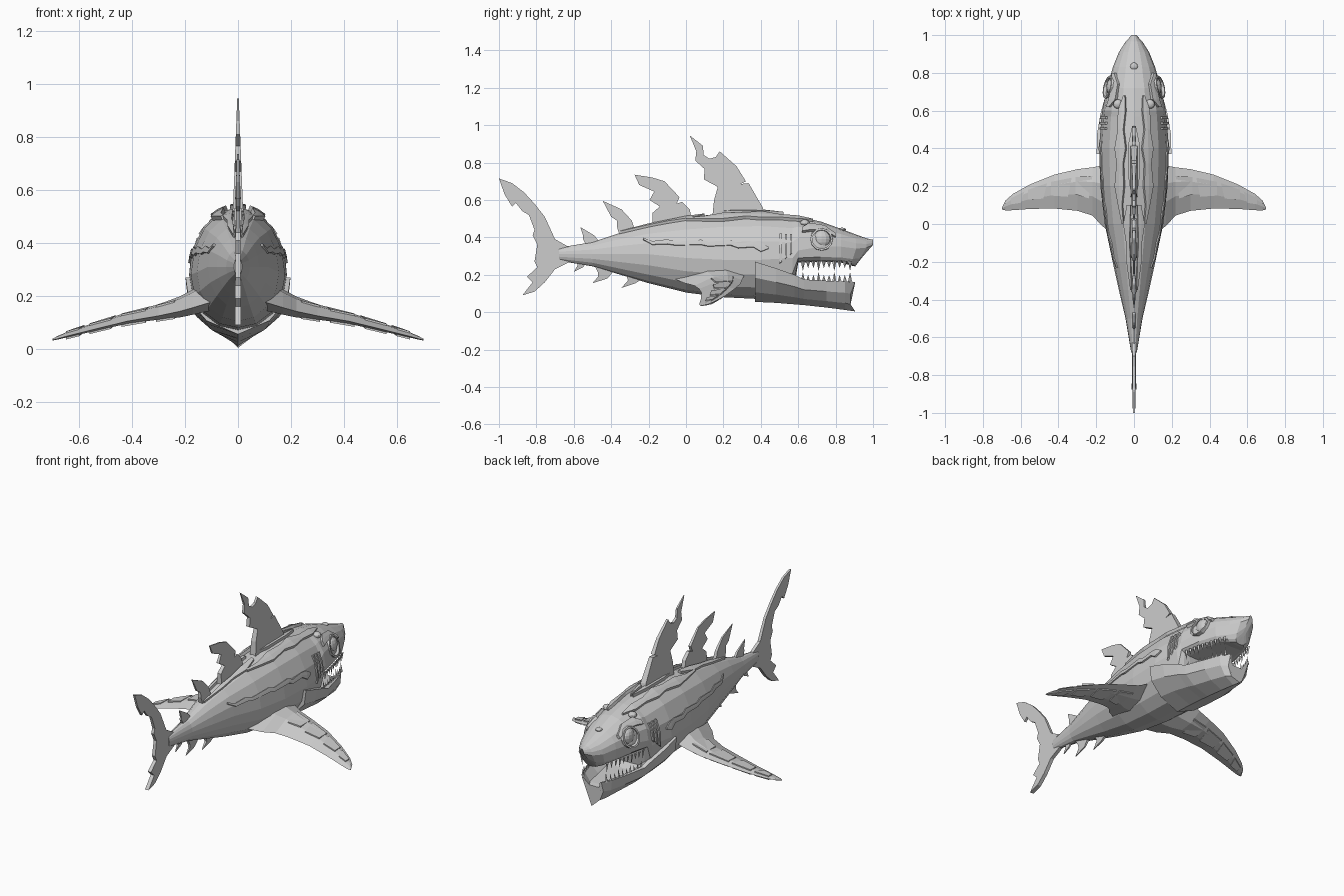
import bpy, bmesh, math
from mathutils import Vector

cube = bpy.data.objects.get("Cube")
if cube:
    bpy.data.objects.remove(cube)

skin = bpy.data.materials.new("shark grey")
skin.use_nodes = True
skin.diffuse_color = (0.6, 0.6, 0.6, 1)
skin.node_tree.nodes["Principled BSDF"].inputs["Base Color"].default_value = (0.6, 0.6, 0.6, 1)


def finish(bm, name, mirror=False):
    """Turn a bmesh into an object, optionally mirrored across x."""
    if mirror:
        copy = bmesh.ops.duplicate(bm, geom=bm.verts[:] + bm.edges[:] + bm.faces[:])["geom"]
        for v in copy:
            if isinstance(v, bmesh.types.BMVert):
                v.co.x = -v.co.x
    bmesh.ops.recalc_face_normals(bm, faces=bm.faces)
    mesh = bpy.data.meshes.new(name)
    bm.to_mesh(mesh)
    bm.free()
    mesh.materials.append(skin)
    obj = bpy.data.objects.new(name, mesh)
    bpy.context.collection.objects.link(obj)
    return obj


def loft(rings, name, mirror=False):
    """Skin a row of closed rings and cap both ends."""
    bm = bmesh.new()
    rows = [[bm.verts.new(p) for p in ring] for ring in rings]
    n = len(rows[0])
    for a, b in zip(rows, rows[1:]):
        for i in range(n):
            bm.faces.new((a[i], a[(i + 1) % n], b[(i + 1) % n], b[i]))
    bm.faces.new(rows[0])
    bm.faces.new(rows[-1][::-1])
    return finish(bm, name, mirror)


# Body stations: y, top, widest height, bottom, half width, belly squareness, lean
STATIONS = [
    (-0.68, 0.345, 0.31, 0.275, 0.015, 1, 0), (-0.5, 0.375, 0.31, 0.245, 0.045, 1, 0),
    (-0.35, 0.425, 0.31, 0.2, 0.08, 1, 0), (-0.2, 0.465, 0.31, 0.155, 0.113, 1, 0),
    (0, 0.505, 0.29, 0.105, 0.155, 1, 0), (0.2, 0.53, 0.28, 0.08, 0.178, 1, 0),
    (0.4, 0.535, 0.28, 0.07, 0.185, 1, 0), (0.57, 0.515, 0.29, 0.08, 0.172, 1, 0),
    (0.6, 0.51, 0.33, 0.265, 0.168, 0.5, 0), (0.72, 0.485, 0.35, 0.27, 0.143, 0.4, 0),
    (0.83, 0.445, 0.35, 0.265, 0.112, 0.4, 0), (0.91, 0.415, 0.34, 0.25, 0.08, 0.5, 0.03),
    (0.965, 0.395, 0.345, 0.245, 0.045, 0.6, 0.06), (1, 0.387, 0.36, 0.28, 0.012, 0.8, 0.07)]


def body_point(s, a):
    """Point on a station at angle a, measured from the top."""
    y, top, mid, bot, w, e, lean = s
    c, sn = math.cos(a), math.sin(a)
    if c > 0:
        return Vector((w * sn, y, mid + (top - mid) * c))
    z = mid - (mid - bot) * abs(c) ** e
    return Vector((math.copysign(w * abs(sn) ** e, sn), y - lean * (mid - z) / (mid - bot), z))


def surface(y, a):
    for s, t in zip(STATIONS, STATIONS[1:]):
        if s[0] <= y <= t[0]:
            f = (y - s[0]) / (t[0] - s[0])
            return body_point(s, a).lerp(body_point(t, a), f)


SIDES = 16
loft([[body_point(s, math.tau * i / SIDES) for i in range(SIDES)] for s in STATIONS], "body")

# Lower jaw: y, rim height, bottom, half width
JAW = [(0.37, 0.27, 0.055, 0.198), (0.48, 0.235, 0.05, 0.195), (0.58, 0.2, 0.042, 0.178),
       (0.63, 0.175, 0.038, 0.165), (0.75, 0.168, 0.025, 0.13), (0.85, 0.165, 0.012, 0.098),
       (0.905, 0.162, 0.004, 0.065)]
rings = []
for k, (y, top, bot, w) in enumerate(JAW):
    h = top - bot
    dent = 0.025 if k == len(JAW) - 1 else 0
    half = [(0.85 * w, y, top), (w, y, top), (0.94 * w, y - dent, top - 0.4 * h),
            (0.6 * w, y - dent, top - 0.76 * h)]
    other = [(-x, py, z) for x, py, z in reversed(half)]
    rings.append(half + [(0, y, bot)] + other + [(-0.5 * w, y - dent, top - 0.3 * h),
                                                (0.5 * w, y - dent, top - 0.3 * h)])
loft(rings, "lower_jaw")

# Teeth along both lips
bm = bmesh.new()
for i in range(10):
    y = 0.625 + 0.028 * i
    w = 0.92 * surface(y, math.pi / 2).x
    long = 0.055 if i % 3 == 0 else 0.04
    for root, tip, x in ((0.275, 0.275 - long, w), (0.16, 0.16 + long, 0.93 * w)):
        ring = [bm.verts.new((x + 0.007 * math.cos(t), y + 0.012 * math.sin(t), root))
                for t in (0, math.pi / 2, math.pi, -math.pi / 2)]
        point = bm.verts.new((x - 0.004, y, tip))
        for j in range(4):
            bm.faces.new((ring[j], ring[j - 1], point))
        bm.faces.new(ring)
finish(bm, "teeth", mirror=True)


def fin(name, outline, base, tip):
    """Upright blade from (y, z) hundredths, thinning from base to tip."""
    zs = [z for _, z in outline]
    low, span = min(zs), max(zs) - min(zs)
    sides = []
    for s in (1, -1):
        sides.append([(s * (base + (tip - base) * (z - low) / span), y / 100, z / 100)
                      for y, z in outline])
    loft(sides, name)


fin("main_dorsal_fin", [(42, 52), (41, 56), (33.5, 69), (29, 68.5), (32, 70), (27, 78), (18, 86),
    (16, 83), (12.5, 82), (9.5, 84), (9, 89), (2, 94.5), (5.5, 86), (5, 81), (10, 76.5),
    (9.5, 71), (17, 67), (15, 60), (14, 50)], 0.02, 0.003)
fin("second_dorsal_fin", [(3, 50), (2, 55), (-2, 59), (-5, 58), (-3.5, 61.5), (-11.5, 70),
    (-18, 72), (-27.5, 73.5), (-25, 68), (-17, 64.5), (-19.5, 60), (-14, 56.5), (-18, 53),
    (-18, 45)], 0.016, 0.003)
fin("third_dorsal_fin", [(-27, 43), (-29, 49), (-34.5, 55), (-44.5, 59.5), (-40, 51),
    (-37, 49), (-37, 46), (-35.5, 41)], 0.013, 0.002)
fin("fourth_dorsal_fin", [(-45, 36), (-49, 41), (-56.5, 45.5), (-55, 41), (-55, 39),
    (-53, 35)], 0.01, 0.002)
fin("rear_belly_fin", [(-53, 27), (-55, 24), (-60, 21.5), (-58, 25), (-58, 28)], 0.002, 0.008)
fin("middle_belly_fin", [(-38, 23), (-42, 18), (-50, 15.5), (-47, 19), (-47, 21),
    (-49, 25)], 0.002, 0.01)
fin("front_belly_fin", [(-23, 18), (-27, 15.5), (-34.5, 13), (-31, 17), (-32, 20)], 0.002, 0.012)
fin("tail_fin", [(-62, 34.5), (-70, 39), (-75.5, 51), (-81, 58), (-86.5, 64), (-93, 69),
    (-100, 71.5), (-97, 63), (-93, 56.5), (-91, 58.5), (-87.5, 54), (-84, 52), (-81, 44),
    (-82, 41), (-79.5, 36), (-81, 27), (-79.5, 24), (-85, 19), (-82, 16), (-87.5, 9),
    (-81, 11), (-75.5, 16), (-70, 23), (-62, 27)], 0.012, 0.006)

# Pectoral fins: x, leading y, trailing y, centre height, half thickness
WING = [(0.1, 0.32, -0.06, 0.2, 0.05), (0.17, 0.31, -0.01, 0.175, 0.042),
        (0.22, 0.3, 0.045, 0.157, 0.035), (0.3, 0.29, 0.07, 0.138, 0.025),
        (0.42, 0.262, 0.082, 0.115, 0.018), (0.55, 0.21, 0.08, 0.08, 0.013),
        (0.64, 0.16, 0.073, 0.055, 0.009), (0.68, 0.125, 0.072, 0.042, 0.006),
        (0.7, 0.085, 0.077, 0.035, 0.003)]


def wing_point(row, f, side=0.0):
    """Point on the fin at chord fraction f; side is 1 above, -1 below."""
    x, lead, trail, z, t = row
    tilt = 0.12 * (lead - trail) * (0.5 - f)
    thick = min(1, f / 0.3, (1 - f) / 0.4)
    return Vector((x, lead + (trail - lead) * f, z + tilt + side * t * thick))


loft([[wing_point(r, f, s) for f, s in
       ((0, 0), (0.3, 1), (0.6, 1), (1, 0), (0.6, -1), (0.3, -1))] for r in WING],
     "pectoral_fins", mirror=True)


def wing_row(x):
    for a, b in zip(WING, WING[1:]):
        if a[0] <= x <= b[0]:
            f = (x - a[0]) / (b[0] - a[0])
            return [p + (q - p) * f for p, q in zip(a, b)]


# Raised panels on both faces of the pectoral fins
for n, (x0, x1) in enumerate(((0.22, 0.31), (0.33, 0.44), (0.46, 0.56), (0.58, 0.65))):
    for label, s in (("upper", 1), ("lower", -1)):
        ends = []
        for lift in (-0.004, 0.007):
            ring = []
            for x, f in ((x0, 0.18), (x1, 0.18), (x1, 0.6), (x0 + 0.02, 0.66)):
                ring.append(wing_point(wing_row(x), f, s) + Vector((0, 0, s * lift)))
            ends.append(ring)
        loft(ends, f"{label}_fin_panel_{n}", mirror=True)


def plate(name, path, thick=0.01):
    """Raised strip on the body: path of (y, start angle, end angle)."""
    rings = []
    for y, a, b in path:
        p, q = surface(y, a), surface(y, b)
        mid = (a + b) / 2
        out = Vector((math.sin(mid), 0, math.cos(mid)))
        m = surface(y, mid)
        rings.append([p - out * 0.008, p + out * thick, m + out * thick,
                      q + out * thick, q - out * 0.008])
    loft(rings, name, mirror=True)


# Armour strips along the back
plate("front_back_plate", [(0.68, 0.3, 0.36), (0.6, 0.25, 0.5), (0.5, 0.3, 0.48), (0.4, 0.22, 0.56),
      (0.32, 0.3, 0.5), (0.2, 0.28, 0.58), (0.1, 0.36, 0.5), (0, 0.34, 0.4)], 0.014)
plate("rear_back_plate", [(0.1, 0.1, 0.22), (0, 0.12, 0.36), (-0.1, 0.16, 0.3),
      (-0.2, 0.14, 0.34), (-0.35, 0.16, 0.22)], 0.012)
plate("fin_root_plate", [(0.52, 0.02, 0.05), (0.42, 0.04, 0.16), (0.25, 0.04, 0.16),
      (0.15, 0.02, 0.08)], 0.016)
# Jagged flank strip
plate("flank_stripe", [(0.44, 1.3, 1.34), (0.4, 1.2, 1.4), (0.36, 1.18, 1.3), (0.28, 1.22, 1.32),
      (0.24, 1.14, 1.26), (0.12, 1.18, 1.28), (0.08, 1.12, 1.24), (-0.05, 1.16, 1.26),
      (-0.1, 1.08, 1.22), (-0.18, 1.12, 1.24), (-0.23, 0.95, 1.02)], 0.006)
# Gill ridges
for g in range(3):
    y = 0.5 + 0.028 * g
    plate(f"gill_{g}", [(y, 0.98, 1.7 - 0.1 * g), (y + 0.012, 0.98, 1.65 - 0.1 * g)], 0.008)
# Brow ridge
plate("brow", [(0.62, 0.85, 1.0), (0.66, 0.62, 0.95), (0.74, 0.6, 0.9), (0.8, 0.9, 1.1)], 0.014)


def ball(name, centre, radius, squash, mirror=True):
    bm = bmesh.new()
    bmesh.ops.create_uvsphere(bm, u_segments=12, v_segments=8, radius=radius)
    for v in bm.verts:
        v.co = Vector((v.co.x * squash[0], v.co.y, v.co.z * squash[1])) + Vector(centre)
    finish(bm, name, mirror)


# Eyes with raised sockets, and studs on the head
ball("eyes", (0.118, 0.725, 0.39), 0.048, (0.6, 1))
rings = []
for r, x in ((0.052, 0.11), (0.062, 0.11), (0.06, 0.142), (0.05, 0.142)):
    rings.append([(x - 0.35 * r * math.sin(t) - 0.2 * r * math.cos(t), 0.725 + r * math.cos(t),
                   0.39 + r * math.sin(t)) for t in (math.tau * i / 12 for i in range(12))])
rings.append(rings[0])
bm = bmesh.new()
for a, b in zip(rings, rings[1:]):
    for i in range(12):
        bm.faces.new([bm.verts.new(p) for p in (a[i - 1], a[i], b[i], b[i - 1])])
bmesh.ops.remove_doubles(bm, verts=bm.verts, dist=0.0001)
finish(bm, "eye_sockets", mirror=True)
ball("head_studs", (0.085, 0.635, 0.478), 0.025, (1, 0.7))
ball("snout_stud", (0, 0.835, 0.442), 0.02, (1, 0.5), mirror=False)
